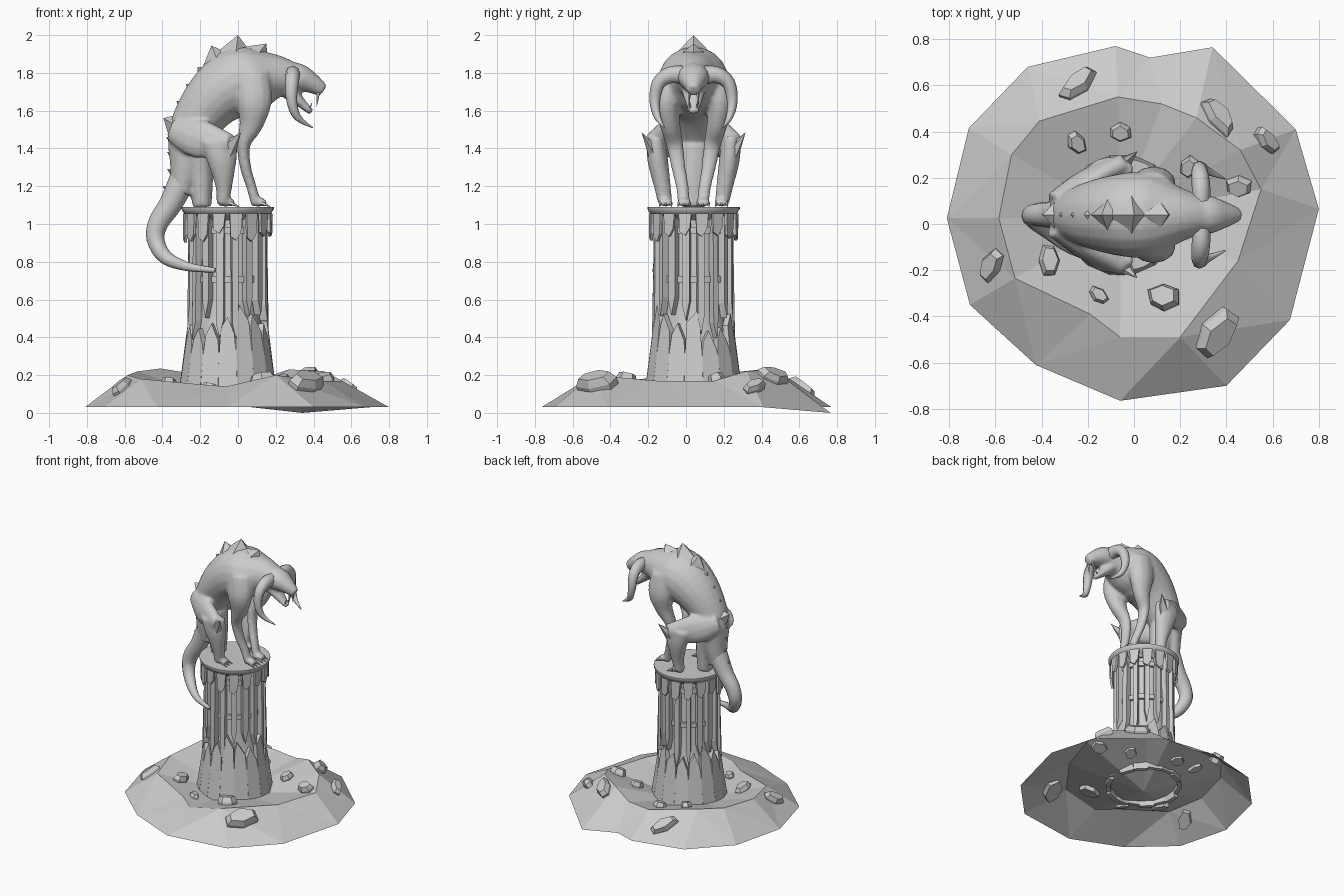
import bpy, bmesh, math, random
from mathutils import Vector
from mathutils.bvhtree import BVHTree

random.seed(7)
if "Cube" in bpy.data.objects:
    bpy.data.objects.remove(bpy.data.objects["Cube"])

stone = bpy.data.materials.new("grey stone")
stone.use_nodes = True
stone.diffuse_color = (0.6, 0.6, 0.6, 1)
stone.node_tree.nodes["Principled BSDF"].inputs["Base Color"].default_value = stone.diffuse_color

CX, CY = -0.055, 0.04          # pillar axis; CY is also the beast's mirror plane
CAP = 1.09                     # height of the pillar top


def finish(name, bm, angle=None):
    bmesh.ops.recalc_face_normals(bm, faces=bm.faces)
    mesh = bpy.data.meshes.new(name)
    bm.to_mesh(mesh)
    bm.free()
    mesh.materials.append(stone)
    obj = bpy.data.objects.new(name, mesh)
    bpy.context.collection.objects.link(obj)
    if angle:
        bpy.ops.object.select_all(action='DESELECT')
        obj.select_set(True)
        bpy.context.view_layer.objects.active = obj
        bpy.ops.object.shade_smooth_by_angle(angle=math.radians(angle))
    return obj


def skin_rings(bm, rings, caps=True):
    for a, b in zip(rings, rings[1:]):
        for i in range(len(a)):
            j = (i + 1) % len(a)
            bm.faces.new((a[i], a[j], b[j], b[i]))
    if caps:
        bm.faces.new(rings[0][::-1])
        bm.faces.new(rings[-1])


def spline(rows, steps):
    """Catmull-Rom through rows of numbers."""
    rows = [Vector(r) for r in rows]
    out = []
    for k in range(len(rows) - 1):
        p, q = rows[k], rows[k + 1]
        o = rows[max(k - 1, 0)]
        r = rows[min(k + 2, len(rows) - 1)]
        for s in range(steps):
            t = s / steps
            out.append(p + ((q - o) * t + (2 * o - 5 * p + 4 * q - r) * t * t
                            + (3 * p - o - 3 * q + r) * t ** 3) / 2)
    return out + [rows[-1]]


def limb(bm, rows, side=1, ref=(0, 1, 0), sides=12, steps=4):
    """Tube through rows of x, sideways offset, z, half width, half depth."""
    pts = spline(rows, steps)
    pos = [Vector((p[0], CY + side * p[1], p[2])) for p in pts]
    rings = []
    for k, p in enumerate(pts):
        t = (pos[min(k + 1, len(pos) - 1)] - pos[max(k - 1, 0)]).normalized()
        u = Vector(ref)
        u = (u - t * u.dot(t)).normalized()
        v = t.cross(u)
        angles = [math.tau * i / sides for i in range(sides)]
        rings.append([bm.verts.new(pos[k] + u * math.cos(a) * p[3] + v * math.sin(a) * p[4])
                      for a in angles])
    skin_rings(bm, rings)


def cone(bm, base, tip, wide, deep, sides=5):
    base, tip = Vector(base), Vector(tip)
    axis = (tip - base).normalized()
    u = Vector((0, 1, 0)) - axis * axis.y
    u.normalize()
    v = axis.cross(u)
    ring = [bm.verts.new(base + u * wide * math.cos(math.tau * i / sides)
                         + v * deep * math.sin(math.tau * i / sides)) for i in range(sides)]
    top = bm.verts.new(tip)
    bm.faces.new(ring)
    for i in range(sides):
        bm.faces.new((ring[i], ring[(i + 1) % sides], top))


# Rocky mound: rim, crest, and a floor falling to the middle
rim = [(-.08, .77), (.07, .72), (.34, .765), (.7, .41), (.8, .065), (.675, -.415), (.4, -.7),
       (-.06, -.765), (-.425, -.61), (-.71, -.35), (-.81, .025), (-.715, .415), (-.46, .68)]
crest = [(-.07, .55, .18), (.12, .52, .18), (.27, .46, .23), (.46, .32, .22), (.55, .15, .17),
         (.45, -.16, .17), (.2, -.49, .2), (-.06, -.49, .14), (-.19, -.39, .15),
         (-.515, -.235, .18), (-.585, .025, .2), (-.53, .3, .22), (-.41, .445, .235)]
bm = bmesh.new()
outer = [bm.verts.new((x, y, 0 if y == .765 else .03)) for x, y in rim]
inner = [bm.verts.new(p) for p in crest]
skin_rings(bm, [outer, inner], caps=False)
middle = bm.verts.new((CX, CY, .05))
for a, b in zip(inner, inner[1:] + inner[:1]):
    bm.faces.new((a, b, middle))
bmesh.ops.triangulate(bm, faces=bm.faces)
ground = BVHTree.FromBMesh(bm)
finish("rocky_mound", bm)

# Loose boulders set into the mound: x, y, length, width, turn
boulders = [(-.24, .6, .11, .05, 60), (-.25, .355, .06, .04, 120), (-.06, .4, .05, .04, 0),
            (.36, .46, .1, .05, 120), (.57, .36, .07, .04, 140), (.455, .165, .06, .05, 0),
            (.24, .25, .05, .04, 60), (.35, -.47, .12, .07, 55), (.13, -.32, .07, .06, 0),
            (-.155, -.31, .05, .03, 140), (-.37, -.16, .07, .045, 90), (-.61, -.18, .08, .045, 50)]
for n, (x, y, long, wide, turn) in enumerate(boulders):
    bm = bmesh.new()
    hit, normal, _, _ = ground.ray_cast(Vector((x, y, 1)), Vector((0, 0, -1)))
    normal = normal if normal.z > 0 else -normal
    t = math.radians(turn)
    u = Vector((math.cos(t), math.sin(t), 0))
    u = (u - normal * u.dot(normal)).normalized()
    v = normal.cross(u)
    warp = [random.uniform(.9, 1.15) for _ in range(6)]
    rings = []
    for h, s in ((-.5, .95), (.3, 1), (.9, .75)):
        rings.append([bm.verts.new(hit + normal * h * wide
                                   + u * long * s * w * math.cos(math.tau * (i + .5) / 6)
                                   + v * wide * s * w * math.sin(math.tau * (i + .5) / 6))
                      for i, w in enumerate(warp)])
    skin_rings(bm, rings)
    finish(f"boulder_{n + 1}", bm)


def lathe(name, profile, sides=32):
    bm = bmesh.new()
    skin_rings(bm, [[bm.verts.new((CX + r * math.cos(math.tau * i / sides),
                                   CY + r * math.sin(math.tau * i / sides), z))
                     for i in range(sides)] for r, z in profile])
    finish(name, bm, 35)


def flare(z):
    return .203 + .05 * (max(0, .57 - z) / .43) ** 1.3


def slab(bm, angle, outline, depth, out=0):
    """Outline of (tangent, height) points, wrapped on the pillar and given depth."""
    n = Vector((math.cos(angle), math.sin(angle), 0))
    t = Vector((-n.y, n.x, 0))
    axis = Vector((CX, CY, 0))
    skin_rings(bm, [[bm.verts.new(axis + n * (flare(z) + out - d) + t * w + Vector((0, 0, z)))
                     for w, z in outline] for d in (0, depth)])


# Pillar core, cap and bands
lathe("pillar_core", [(.215, .13), (.205, .3), (.18, .45), (.165, .55), (.165, 1.05)])
lathe("pillar_cap", [(.18, 1.02), (.2, 1.04), (.23, 1.055), (.245, 1.08), (.245, CAP)])
for name, z in (("lower_band", .69), ("upper_band", .95)):
    lathe(name, [(.15, z), (.185, z), (.185, z + .035), (.15, z + .035)])

# Pillar facing: flared base panels, pointed ribs, hanging eaves
COUNT = 16
panels, ribs, eaves = bmesh.new(), bmesh.new(), bmesh.new()
for i in range(COUNT):
    a = math.tau * i / COUNT
    peak = random.uniform(.43, .6)
    lean = random.uniform(-.02, .02)
    foot = random.uniform(.07, .1)
    slab(panels, a, [(-.051, foot), (.051, foot), (.046, .3), (.036, peak - .09),
                     (lean, peak), (-.036, peak - .06), (-.046, .3)], .03)
    a += math.pi / COUNT
    low = random.uniform(.38, .52)
    w = random.uniform(.015, .022)
    slab(ribs, a, [(0, low), (w, low + .1), (w, 1.05), (-w, 1.05), (-w, low + .08)], .04, .006)
    drop = random.uniform(.9, .95)
    slab(eaves, a, [(-.034, 1.055), (-.03, drop + .02), (0, drop), (.026, drop + .04), (.034, 1.055)],
         .015, .032)
finish("base_panels", panels)
finish("pillar_ribs", ribs)
finish("hanging_eaves", eaves)

# Beast body: torso, haunches, neck, head, jaw and legs blended into one skin
bm = bmesh.new()
limb(bm, [(-.3, 0, 1.16, .06, .06), (-.275, 0, 1.3, .09, .085), (-.25, 0, 1.48, .115, .12),
          (-.14, 0, 1.65, .16, .155), (-.01, 0, 1.745, .185, .185), (.1, 0, 1.765, .175, .165),
          (.2, 0, 1.78, .12, .12), (.3, 0, 1.775, .08, .08)], sides=20)
limb(bm, [(-.19, 0, CAP, .06, .05), (-.2, 0, 1.25, .08, .07), (-.23, 0, 1.4, .1, .1)])
limb(bm, [(.24, 0, 1.79, .07, .07), (.32, 0, 1.775, .085, .075), (.39, 0, 1.745, .06, .055),
          (.452, 0, 1.705, .03, .035)])
limb(bm, [(.25, 0, 1.72, .07, .05), (.33, 0, 1.645, .045, .028), (.39, 0, 1.59, .025, .016)])
for s in (-1, 1):
    limb(bm, [(.07, .11, 1.78, .08, .1), (.085, .14, 1.65, .07, .095), (.07, .125, 1.53, .055, .065),
              (.03, .1, 1.42, .046, .036), (.04, .08, 1.3, .038, .03), (.07, .06, 1.2, .034, .027),
              (.095, .05, 1.11, .032, .028)], s)
    limb(bm, [(-.34, .05, 1.5, .05, .07), (-.2, .145, 1.45, .055, .105),
              (-.04, .225, 1.43, .042, .05)], s)
    limb(bm, [(-.1, .2, 1.45, .05, .1), (-.085, .19, 1.34, .055, .08),
              (-.075, .165, 1.2, .045, .045), (-.08, .15, 1.11, .038, .035)], s)
    for x, off in ((.07, .05), (-.1, .148)):
        limb(bm, [(x, off, 1.118, .03, .026), (x + .05, off, 1.116, .036, .024),
                  (x + .08, off, 1.106, .034, .014)], s)
body = finish("beast_body", bm)
blend = body.modifiers.new("blend", 'REMESH')
blend.mode = 'VOXEL'
blend.voxel_size = .011
blend.use_smooth_shade = True
soften = body.modifiers.new("soften", 'SMOOTH')
soften.iterations = 4

# Tail curling round the pillar
bm = bmesh.new()
limb(bm, [(-.27, 0, 1.3, .07, .07), (-.31, 0, 1.2, .068, .068), (-.36, 0, 1.1, .058, .06),
          (-.42, 0, 1.01, .05, .054), (-.437, -.01, .92, .045, .047), (-.385, -.06, .825, .036, .038),
          (-.27, -.15, .775, .022, .024), (-.12, -.21, .755, .01, .012)])
finish("tail", bm, 60)

# Curled horns, fangs, toe claws and knee spurs
horns, points = bmesh.new(), bmesh.new()
for s in (-1, 1):
    limb(horns, [(.29, .03, 1.785, .04, .05), (.29, .12, 1.79, .04, .045),
                 (.285, .185, 1.745, .036, .036), (.285, .205, 1.65, .028, .028),
                 (.315, .19, 1.565, .02, .018), (.395, .155, 1.51, .003, .003)],
         s, ref=(1, 0, 0), sides=8)
    cone(points, (.425, CY + s * .022, 1.695), (.415, CY + s * .026, 1.615), .01, .01)
    cone(points, (.375, CY + s * .016, 1.6), (.395, CY + s * .02, 1.65), .007, .007)
    cone(points, (-.08, CY + s * .195, 1.36), (.015, CY + s * .275, 1.485), .045, .07)
    for x, off in ((.125, .05), (-.04, .148)):
        for toe in (-.026, 0, .026):
            y = CY + s * off + toe
            cone(points, (x, y, 1.112), (x + .05, y + toe * .3, CAP), .011, .014)
finish("horns", horns, 60)
finish("fangs_claws_and_spurs", points)

# Broad overlapping plates down the spine, swept backwards
bm = bmesh.new()
tips = [(.15, 1.955), (0, 2), (-.14, 1.945), (-.215, 1.83), (-.275, 1.74), (-.325, 1.65),
        (-.395, 1.56), (-.38, 1.46), (-.375, 1.38), (-.375, 1.29), (-.4, 1.2)]
for x, z in tips:
    tip = Vector((x, CY, z))
    inward = (Vector((.05, CY, min(z - .1, 1.7))) - tip).normalized()
    forward = Vector((-inward.z, 0, inward.x))
    size = .1 if z > 1.5 else .06
    cone(bm, tip + inward * .1 - forward * .03, tip, size, size, 4)
finish("spine_plates", bm)
